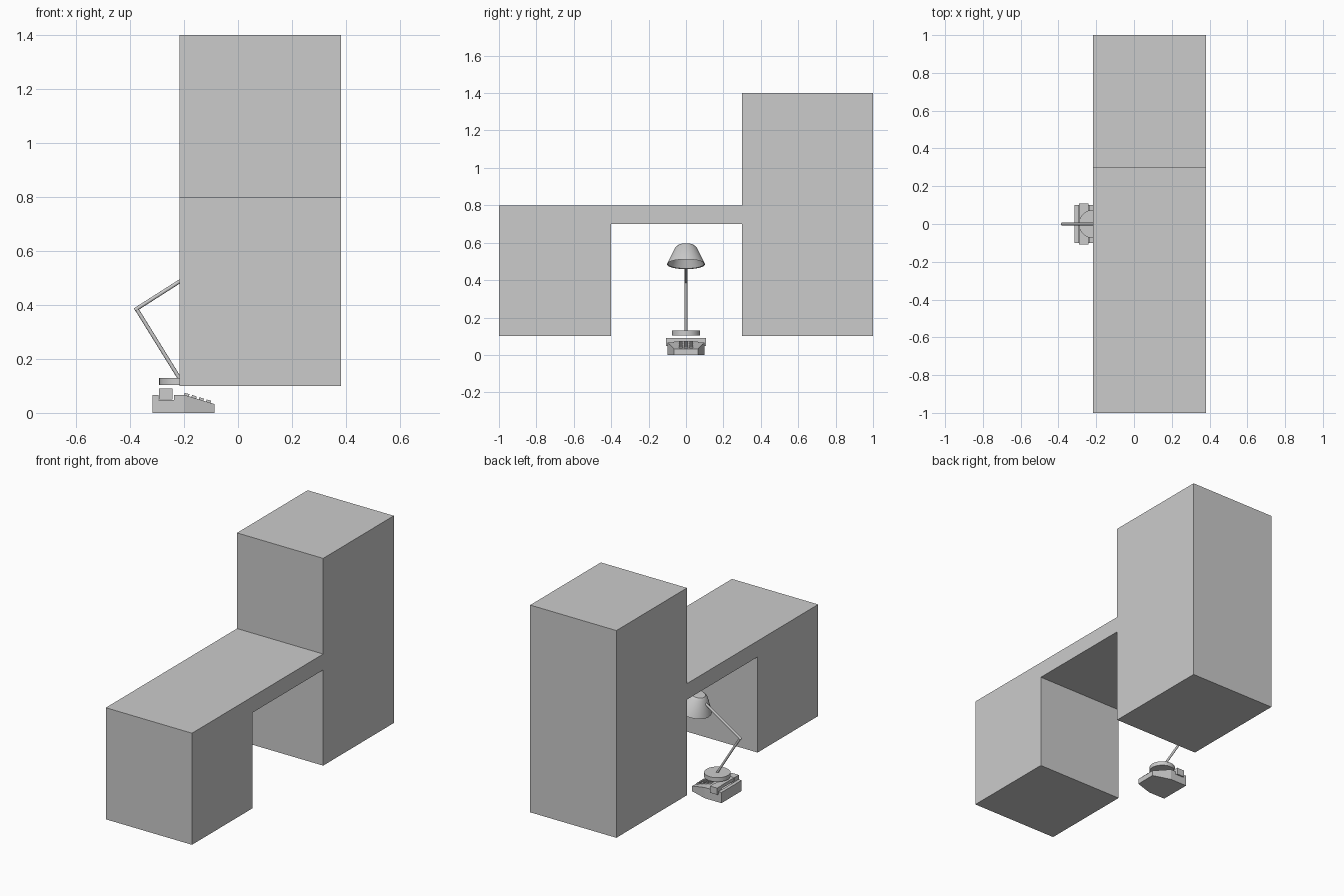
import bpy, bmesh, math
from mathutils import Vector, Matrix

cube = bpy.data.objects.get("Cube")
if cube:
    bpy.data.objects.remove(cube, do_unlink=True)

grey = bpy.data.materials.new("plain_grey")
grey.use_nodes = True
tone = (0.6, 0.6, 0.6, 1)
grey.diffuse_color = tone
grey.node_tree.nodes["Principled BSDF"].inputs["Base Color"].default_value = tone


def finish(name, bm, smooth=False):
    bmesh.ops.recalc_face_normals(bm, faces=bm.faces[:])
    mesh = bpy.data.meshes.new(name)
    bm.to_mesh(mesh)
    bm.free()
    mesh.materials.append(grey)
    obj = bpy.data.objects.new(name, mesh)
    bpy.context.collection.objects.link(obj)
    if smooth:
        bpy.ops.object.select_all(action="DESELECT")
        obj.select_set(True)
        bpy.context.view_layer.objects.active = obj
        bpy.ops.object.shade_smooth_by_angle(angle=math.radians(35))
    return obj


def extrude(name, points, offset):
    """Extrude a closed outline along an offset vector."""
    bm = bmesh.new()
    face = bm.faces.new([bm.verts.new(p) for p in points])
    moved = bmesh.ops.extrude_face_region(bm, geom=[face])["geom"]
    bmesh.ops.translate(bm, vec=offset, verts=[v for v in moved if isinstance(v, bmesh.types.BMVert)])
    return finish(name, bm)


def box(name, centre, size, pitch=0):
    bm = bmesh.new()
    place = Matrix.Translation(centre) @ Matrix.Rotation(pitch, 4, "Y") @ Matrix.Diagonal((*size, 1))
    bmesh.ops.create_cube(bm, size=1, matrix=place)
    return finish(name, bm)


def rod(name, start, end, radius, segments):
    a, b = Vector(start), Vector(end)
    turn = (b - a).to_track_quat("Z", "Y").to_matrix().to_4x4()
    bm = bmesh.new()
    bmesh.ops.create_cone(bm, cap_ends=True, segments=segments, radius1=radius, radius2=radius,
                          depth=(b - a).length, matrix=Matrix.Translation((a + b) / 2) @ turn)
    return finish(name, bm, True)


# Desk with a low pedestal, a bridging top and a tall cabinet
side = [(-1, 0.1), (-0.4, 0.1), (-0.4, 0.7), (0.3, 0.7), (0.3, 0.1),
        (1, 0.1), (1, 1.4), (0.3, 1.4), (0.3, 0.8), (-1, 0.8)]
extrude("desk", [(-0.217, y, z) for y, z in side], (0.598, 0, 0))

# Lamp base and folding arms
elbow = (-0.376, 0, 0.385)
rod("lamp_base", (-0.217, 0, 0.104), (-0.217, 0, 0.13), 0.075, 32)
rod("lamp_lower_arm", (-0.215, 0, 0.125), elbow, 0.007, 12)
rod("lamp_upper_arm", (-0.383, 0, 0.381), (-0.105, 0, 0.558), 0.007, 12)

# Tilted hollow shade, spun from a thin-walled profile
bm = bmesh.new()
profile = [(0, 0.099), (0.05, 0.089), (0.097, 0.002), (0.102, 0),
           (0.057, 0.092), (0.042, 0.104), (0, 0.106)]
verts = [bm.verts.new((r, 0, z)) for r, z in profile]
edges = [bm.edges.new(pair) for pair in zip(verts, verts[1:])]
bmesh.ops.spin(bm, geom=verts + edges, axis=(0, 0, 1), cent=(0, 0, 0),
               steps=32, angle=math.tau, use_duplicate=False)
bmesh.ops.remove_doubles(bm, verts=bm.verts[:], dist=0.0005)
tilt = Matrix.Translation((-0.058, 0, 0.485)) @ Matrix.Rotation(math.radians(-15), 4, "Y")
bmesh.ops.transform(bm, matrix=tilt, verts=bm.verts[:])
finish("lamp_shade", bm, True)

# Telephone body: grooved side profile, then tapered towards the keypad end
outline = [(-0.316, 0), (-0.088, 0), (-0.088, 0.033), (-0.2, 0.067), (-0.237, 0.067),
           (-0.237, 0.048), (-0.295, 0.048), (-0.295, 0.067), (-0.316, 0.067)]
body = extrude("phone_body", [(x, -0.1, z) for x, z in outline], (0, 0.2, 0))
bm = bmesh.new()
bm.from_mesh(body.data)
bmesh.ops.bisect_plane(bm, geom=bm.verts[:] + bm.edges[:] + bm.faces[:],
                       plane_co=(-0.2, 0, 0), plane_no=(1, 0, 0))
for v in bm.verts:
    if v.co.x > -0.1:
        v.co.y *= 0.64
bm.to_mesh(body.data)
bm.free()

# Handset resting in the groove
box("handset_handle", (-0.267, 0, 0.08), (0.044, 0.15, 0.02))
for name, sign in (("left", 1), ("right", -1)):
    box("handset_end_" + name, (-0.267, sign * 0.086, 0.07), (0.05, 0.044, 0.042))

# Keypad on the slope
slope = math.atan2(0.034, 0.112)
for row in range(4):
    x = -0.19 + row * 0.027
    z = 0.067 - (x + 0.2) * math.tan(slope) + 0.003
    for col in (-1, 0, 1):
        box(f"key_{row}_{col + 1}", (x, col * 0.028, z), (0.018, 0.02, 0.01), slope)
